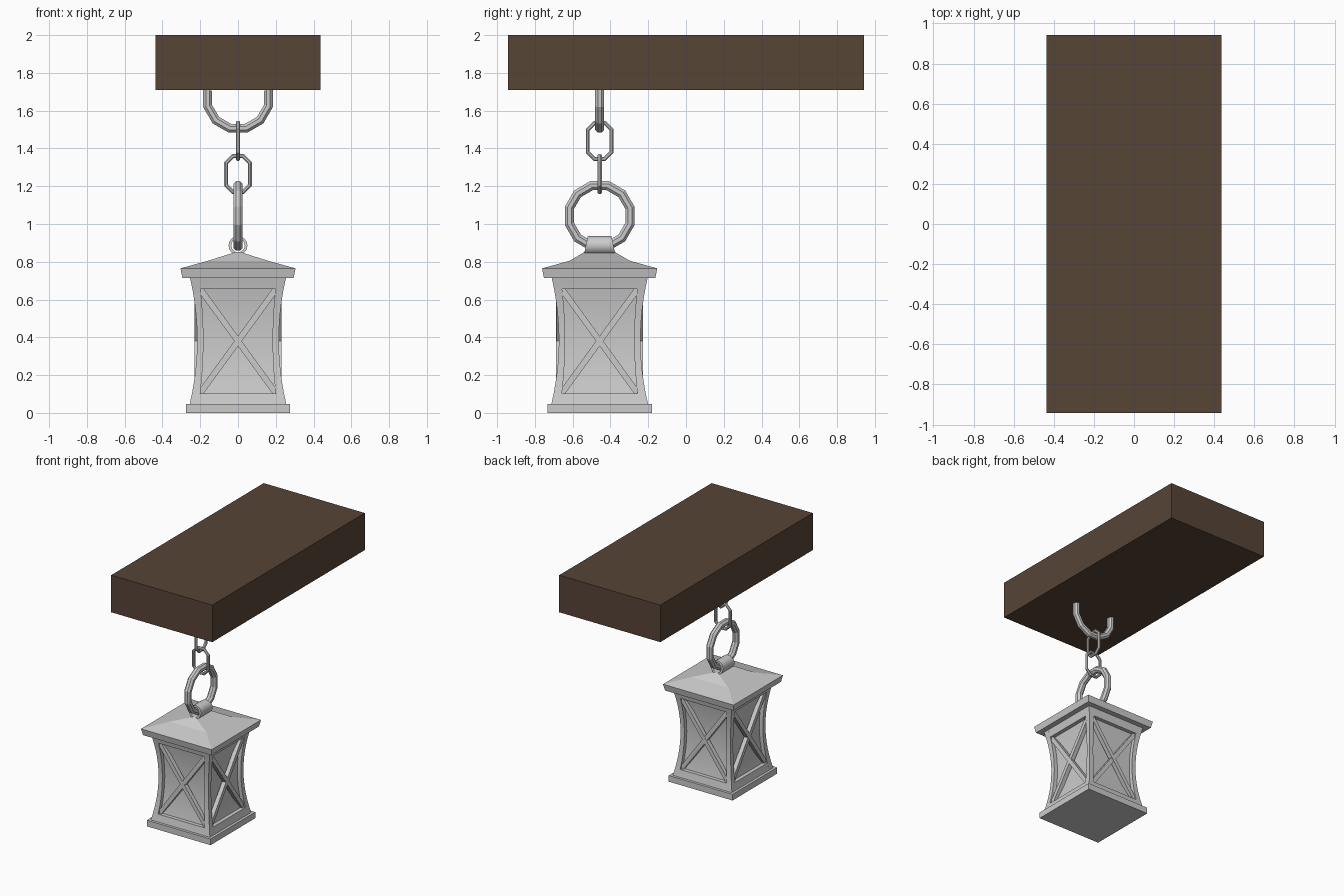
import bpy, math
from math import sin, cos, pi, radians

if "Cube" in bpy.data.objects:
    bpy.data.objects.remove(bpy.data.objects["Cube"])

YC = -0.457  # lantern hangs toward the front end of the beam


def make(name, verts, faces, smooth=None):
    me = bpy.data.meshes.new(name)
    me.from_pydata(verts, [], faces)
    if smooth:
        me.shade_smooth()
        me.set_sharp_from_angle(angle=radians(smooth))
    ob = bpy.data.objects.new(name, me)
    bpy.context.collection.objects.link(ob)
    return ob


def skin(rows, sides, closed):
    """Quads joining consecutive rows of `sides` vertices; caps when open."""
    f = []
    for i in range(rows if closed else rows - 1):
        a, b = i * sides, (i + 1) % rows * sides
        for j in range(sides):
            k = (j + 1) % sides
            f.append((a + j, a + k, b + k, b + j))
    if not closed:
        f.append(tuple(reversed(range(sides))))
        f.append(tuple(range((rows - 1) * sides, rows * sides)))
    return f


def loft(name, rings, smooth=None):
    """Rectangles (x0, x1, y0, y1, z) stacked upward around the lantern axis."""
    v = []
    for x0, x1, y0, y1, z in rings:
        v += [(x0, YC + y0, z), (x1, YC + y0, z), (x1, YC + y1, z), (x0, YC + y1, z)]
    return make(name, v, skin(len(rings), 4, False), smooth)


def sq(w, z, wy=None):
    wy = w if wy is None else wy
    return (-w, w, -wy, wy, z)


def ring(name, zc, flat, r, seg, plane, stretch=0, arc=None):
    """Faceted ring or stretched chain link standing in the xz or yz plane."""
    R = flat / cos(pi / seg)
    first, count = arc or (0, seg)
    v = []
    for i in range(first, first + count):
        a = (i + 0.5) * 2 * pi / seg
        for j in range(8):
            b = (j + 0.5) * pi / 4
            d = R + r * cos(b)
            u = d * cos(a)
            h = zc + d * sin(a) + math.copysign(stretch, sin(a))
            w = r * sin(b)
            v.append((u, YC + w, h) if plane == "xz" else (-w, YC + u, h))
    faces = [tuple(reversed(f)) for f in skin(count, 8, arc is None)]
    return make(name, v, faces)


# wooden beam
beam = make("beam",
            [(x, y, z) for z in (1.71, 2.0)
             for x, y in ((-.437, -.942), (.437, -.942), (.437, .942), (-.437, .942))],
            skin(2, 4, False))
wood = bpy.data.materials.new("wood")
wood.diffuse_color = (0.095, 0.058, 0.037, 1)
wood.use_nodes = True
wood.node_tree.nodes["Principled BSDF"].inputs["Base Color"].default_value = wood.diffuse_color
beam.data.materials.append(wood)

# hook, chain and carrying ring
ring("ceiling_hook", 1.668, 0.161, 0.026, 12, "xz", arc=(5, 8))
ring("upper_chain_link", 1.44, 0.063, 0.012, 8, "yz", 0.033)
ring("lower_chain_link", 1.264, 0.063, 0.012, 8, "xz", 0.033)
ring("carrying_ring", 1.043, 0.160, 0.027, 12, "yz")

# hollow sleeve holding the carrying ring, narrower at the top
v = []
for r, s in ((.05, -1), (.05, 1), (.036, 1), (.036, -1)):
    for j in range(16):
        a = j * pi / 8
        z = r * sin(a)
        v.append((r * cos(a), YC + s * (0.073 - 0.21 * z), 0.886 + z))
make("ring_sleeve", v, [tuple(reversed(f)) for f in skin(4, 16, True)], 35)

# roof with a short ridge, and the base plate
loft("roof", [sq(.295, .715), sq(.305, .765), sq(.16, .805), sq(.01, .852, .08)])
loft("base", [sq(.276, 0), sq(.276, .048)])


# lantern body: waisted outline and opening
def t2(z):
    return ((z - 0.385) / 0.335) ** 2


def outer(z):
    return 0.216 + 0.039 * t2(z)


def opening(z):
    return 0.183 + 0.024 * t2(z)


levels = [0.045 + i * (0.72 - 0.045) / 12 for i in range(13)]
loft("lantern_panes", [sq(outer(z) - 0.03, z) for z in levels], 30)
loft("lower_rail", [sq(outer(z), z) for z in (.045, .075, .103)], 30)
loft("upper_rail", [sq(outer(z), z) for z in (.657, .69, .72)], 30)
for sx, sy in ((-1, -1), (1, -1), (1, 1), (-1, 1)):
    rows = []
    for z in levels:
        x = sorted((sx * opening(z), sx * outer(z)))
        y = sorted((sy * opening(z), sy * outer(z)))
        rows.append((*x, *y, z))
    loft("corner_post", rows, 30)

# crossed braces on each side
dx, dz = 0.2, 0.275
length, tilt = 2 * math.hypot(dx, dz), math.atan2(dz, dx)
for k in range(4):
    a = k * pi / 2
    for s in (-1, 1):
        depth = 0.2135 + 0.0005 * s
        bpy.ops.mesh.primitive_cube_add(
            size=1, location=(depth * sin(a), YC - depth * cos(a), 0.38),
            rotation=(0, s * tilt, a))
        brace = bpy.context.object
        brace.name = "cross_brace"
        brace.scale = (length, 0.033, 0.032)
